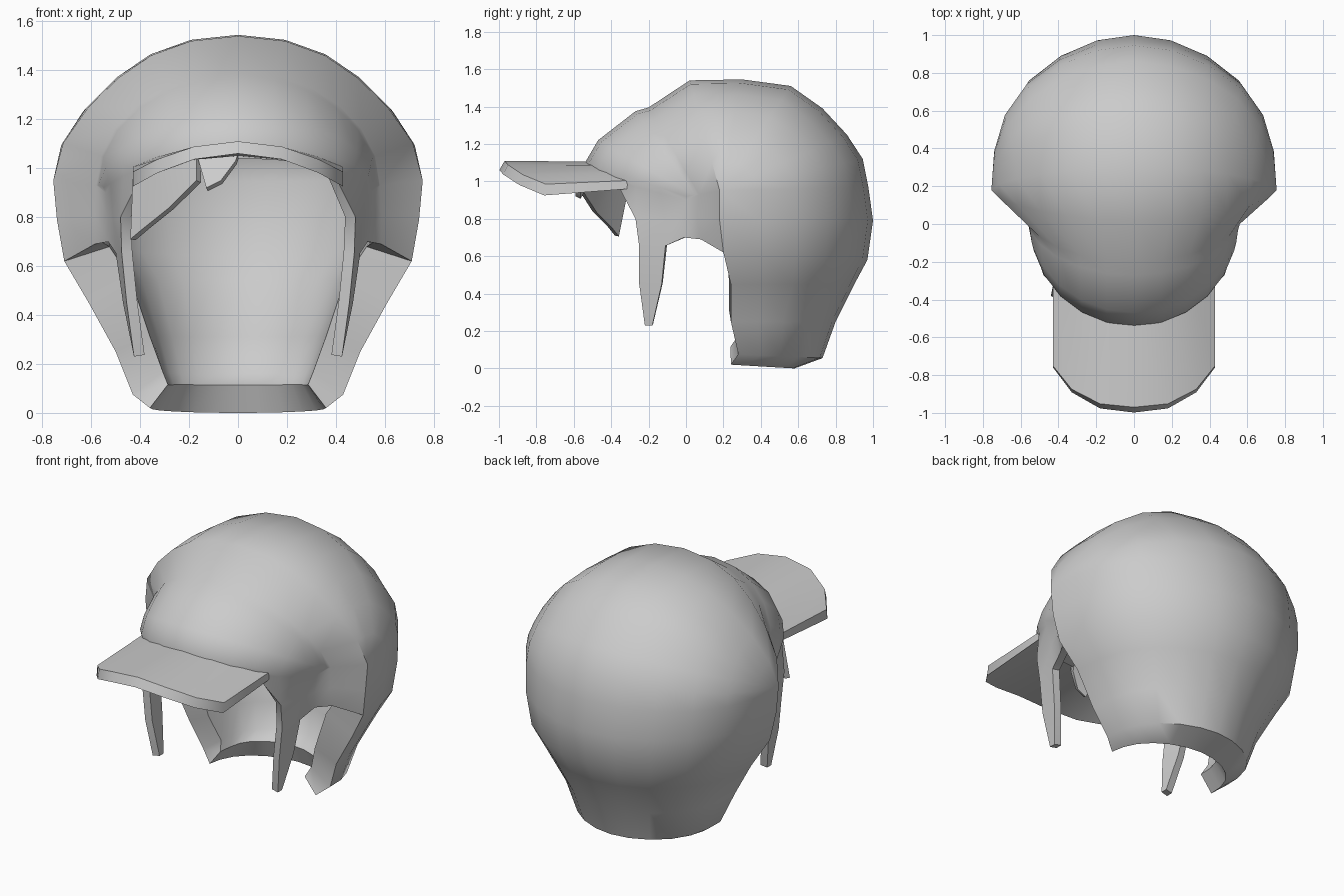
import bpy, bmesh, math

cube = bpy.data.objects.get("Cube")
if cube:
    bpy.data.objects.remove(cube, do_unlink=True)

grey = bpy.data.materials.new("plain grey")
grey.use_nodes = True
grey.diffuse_color = (0.6, 0.6, 0.6, 1)
grey.node_tree.nodes["Principled BSDF"].inputs["Base Color"].default_value = (0.6, 0.6, 0.6, 1)


def add_grid(bm, rows):
    """Skin rows of points that all have the same length."""
    grid = [[bm.verts.new(p) for p in row] for row in rows]
    for a, b in zip(grid, grid[1:]):
        for i in range(len(a) - 1):
            bm.faces.new((a[i], a[i + 1], b[i + 1], b[i]))


def finish(name, bm, thickness, outward, smooth=40, weight=None):
    """Weld, orient, thicken inward and shade one part."""
    bmesh.ops.remove_doubles(bm, verts=bm.verts, dist=0.005)
    bmesh.ops.recalc_face_normals(bm, faces=bm.faces)
    key = max(bm.faces, key=lambda f: f.calc_center_median()[outward[0]] * outward[1])
    if key.normal[outward[0]] * outward[1] < 0:
        bmesh.ops.reverse_faces(bm, faces=bm.faces)
    mesh = bpy.data.meshes.new(name)
    bm.to_mesh(mesh)
    bm.free()
    mesh.materials.append(grey)
    ob = bpy.data.objects.new(name, mesh)
    bpy.context.collection.objects.link(ob)
    bpy.ops.object.select_all(action='DESELECT')
    ob.select_set(True)
    bpy.context.view_layer.objects.active = ob
    if thickness:
        solid = ob.modifiers.new("thickness", 'SOLIDIFY')
        solid.thickness = thickness
        solid.offset = -1
        if weight:
            group = ob.vertex_groups.new(name="thickness")
            for v in mesh.vertices:
                group.add([v.index], weight(v.co), 'REPLACE')
            solid.vertex_group = group.name
        bpy.ops.object.modifier_apply(modifier=solid.name)
    bpy.ops.object.shade_smooth_by_angle(angle=math.radians(smooth))


def arch(w, end_y, end_z, mid_y, mid_z, bulge, steps=12):
    """Half ellipse from side to side through a middle point, fuller or leaner by bulge."""
    pts = []
    for i in range(steps + 1):
        a = math.pi * (i / steps - 0.5)
        c = math.cos(a)
        x = w * math.sin(a) * (1 + bulge * math.sin(2 * a) ** 2)
        pts.append((x, end_y + (mid_y - end_y) * c, end_z + (mid_z - end_z) * c))
    return pts


def wall(p):
    """Share of full thickness: thin panels and cap, thick hair at the back."""
    if p.z < 1.0 and p.y < 0.1:
        return 0.2
    if p.z < 0.05:
        return 0.55
    if p.z < 0.3:
        return 0.7
    if p.z < 0.9:
        return 0.9
    return 0.65 if p.y > 0.15 else 0.4


# Hair shell and cap front: arches from the nape, over the crown, to the brow
arches = [arch(*r) for r in (
    (0.36, 0.24, 0.02, 0.58, 0.0, 0.03), (0.43, 0.28, 0.075, 0.73, 0.055, 0.05),
    (0.50, 0.24, 0.25, 0.80, 0.25, 0.05), (0.61, 0.24, 0.45, 0.90, 0.45, 0.05),
    (0.71, 0.20, 0.62, 0.97, 0.58, 0.05), (0.74, 0.18, 0.79, 1.0, 0.79, 0.06),
    (0.755, 0.18, 0.95, 0.975, 0.97, 0.06), (0.755, 0.18, 0.95, 0.945, 1.12, 0.05),
    (0.755, 0.18, 0.95, 0.86, 1.25, 0.03), (0.755, 0.18, 0.95, 0.73, 1.39, 0),
    (0.755, 0.18, 0.95, 0.56, 1.51, -0.04), (0.755, 0.18, 0.95, 0.30, 1.545, -0.07),
    (0.755, 0.18, 0.95, 0.02, 1.54, -0.08), (0.58, 0.07, 0.93, -0.20, 1.395, 0),
    (0.57, 0.05, 0.93, -0.27, 1.375, 0), (0.56, 0.03, 0.93, -0.47, 1.22, 0),
    (0.55, 0.0, 0.92, -0.54, 1.10, 0), (0.54, 0.0, 0.90, -0.53, 1.04, 0))]
bm = bmesh.new()
add_grid(bm, arches)

# Side panels over the ears, running down into pointed sideburns
ring = arches[-1]
top = [arches[6][-1], arches[13][-1], ring[-1], ring[-2], ring[-3], ring[-4]]
mid = [arches[5][-1], (0.585, 0.06, 0.81), (0.535, -0.03, 0.80),
       (0.51, -0.11, 0.79), (0.48, -0.27, 0.80), (0.48, -0.27, 0.80)]
low = [arches[4][-1], (0.585, 0.08, 0.69), (0.53, -0.01, 0.70),
       (0.50, -0.11, 0.655), (0.475, -0.25, 0.65), (0.475, -0.25, 0.65)]
burn = [low[3:5], [(0.47, -0.13, 0.45), (0.455, -0.25, 0.45)],
        [(0.425, -0.18, 0.23), (0.425, -0.22, 0.23)]]
for side in (1, -1):
    for rows in ([top, mid, low], burn):
        add_grid(bm, [[(side * x, y, z) for x, y, z in row] for row in rows])
    # Close the sliver between the cap rim and the panel's rear corner
    bm.faces.new([bm.verts.new((side * row[-1][0], *row[-1][1:])) for row in arches[13:]])
finish("hair_and_cap", bm, 0.22, (2, 1), 48, wall)

# Visor: a bowed, closed plate with a rounded front edge that leans forward
loops = []
for x in (-0.43, -0.33, -0.18, 0, 0.18, 0.33, 0.43):
    t = (x / 0.43) ** 2
    back = 0.04 - 0.54 * math.sqrt(1 - (x / 0.56) ** 2)
    front = -0.97 + 0.08 * t + 0.14 * t * t
    loops.append([(x, back, 1.105 - 0.1 * t), (x, front, 1.11 - 0.125 * t),
                  (x, front - 0.028 + 0.02 * t, 1.06 - 0.135 * t),
                  (x, back, 1.05 - 0.09 * t), (x, back, 1.105 - 0.1 * t)])
bm = bmesh.new()
add_grid(bm, loops)
for end in (loops[0], loops[-1]):
    bm.faces.new([bm.verts.new(p) for p in end[:4]])
finish("visor", bm, 0, (2, 1))

# Loose fringe tufts under the visor
tufts = {
    "long_fringe_tuft": (
        [(-0.43, -0.33, 0.96), (-0.36, -0.40, 1.0), (-0.26, -0.47, 1.03), (-0.17, -0.51, 1.05)],
        [(-0.44, -0.38, 0.71), (-0.38, -0.42, 0.76), (-0.28, -0.50, 0.84), (-0.17, -0.57, 0.95)]),
    "short_fringe_tuft": (
        [(-0.17, -0.51, 1.06), (-0.09, -0.53, 1.06), (0, -0.54, 1.06)],
        [(-0.13, -0.59, 0.92), (-0.07, -0.59, 0.95), (-0.01, -0.56, 1.03)]),
}
for name, rows in tufts.items():
    bm = bmesh.new()
    add_grid(bm, rows)
    finish(name, bm, 0.03, (1, -1))
